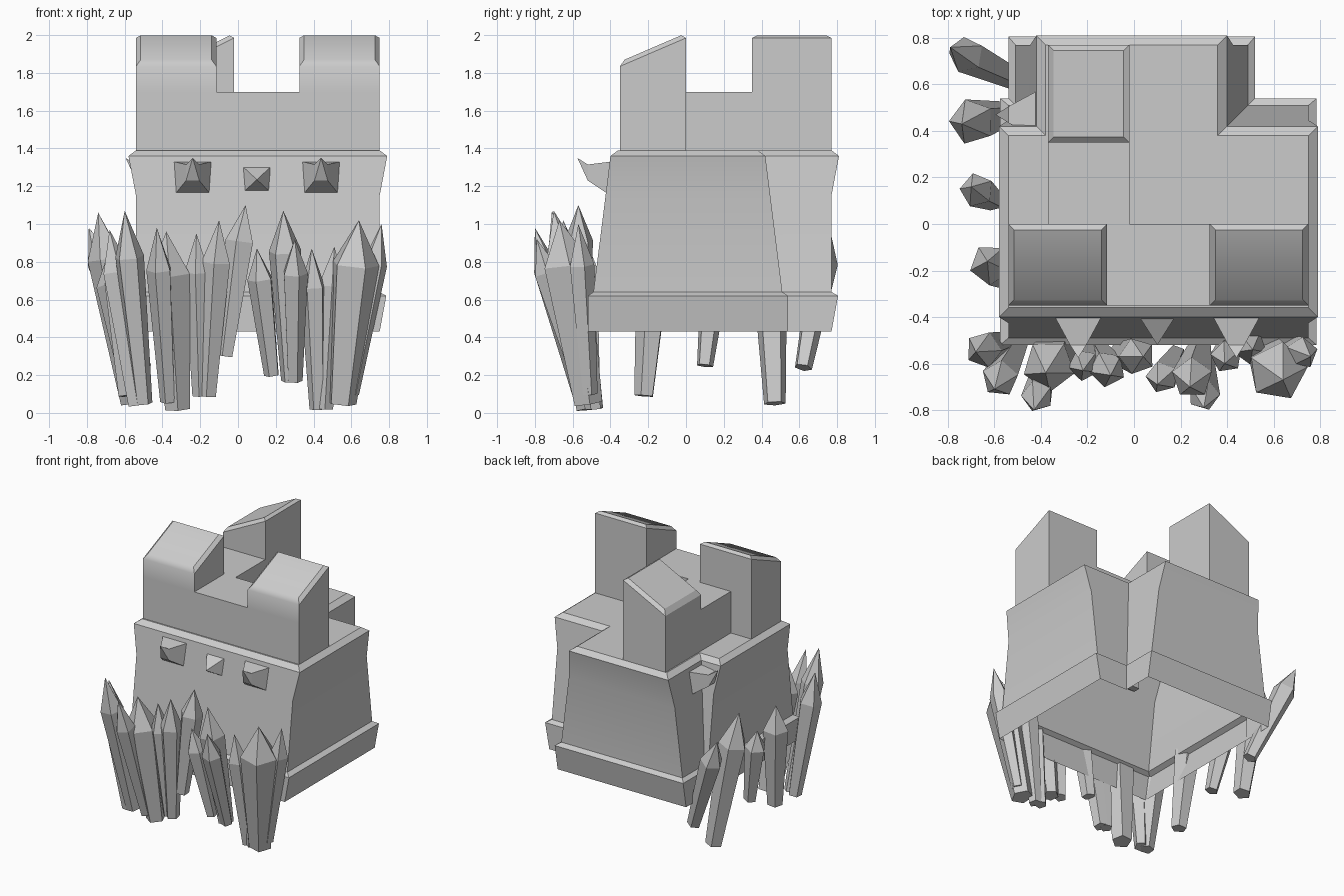
import bpy, bmesh, math
from mathutils import Vector

cube = bpy.data.objects.get("Cube")
if cube:
    bpy.data.objects.remove(cube, do_unlink=True)

# One stone grey for everything
stone = bpy.data.materials.new("stone_grey")
stone.use_nodes = True
GREY = (0.6, 0.6, 0.6, 1)
stone.diffuse_color = GREY
stone.node_tree.nodes["Principled BSDF"].inputs["Base Color"].default_value = GREY


def loft(name, rings, tip=None, bottom=True):
    """Skin equal-sized rings of points, closing with a cap or a tip."""
    bm = bmesh.new()
    loops = [[bm.verts.new(p) for p in ring] for ring in rings]
    n = len(loops[0])
    for a, b in zip(loops, loops[1:]):
        for i in range(n):
            j = (i + 1) % n
            bm.faces.new((a[i], a[j], b[j], b[i]))
    if bottom:
        bm.faces.new(loops[0][::-1])
    if tip is None:
        bm.faces.new(loops[-1])
    else:
        apex = bm.verts.new(tip)
        for i in range(n):
            bm.faces.new((loops[-1][i], loops[-1][(i + 1) % n], apex))
    bmesh.ops.recalc_face_normals(bm, faces=bm.faces)
    mesh = bpy.data.meshes.new(name)
    bm.to_mesh(mesh)
    bm.free()
    mesh.materials.append(stone)
    obj = bpy.data.objects.new(name, mesh)
    bpy.context.collection.objects.link(obj)
    return obj


def smooth(obj, degrees):
    """Smooth shading that keeps edges above the angle sharp."""
    bpy.context.view_layer.objects.active = obj
    obj.select_set(True)
    bpy.ops.object.shade_smooth_by_angle(angle=math.radians(degrees))
    obj.select_set(False)


def rect(x0, x1, y0, y1, height):
    """Rectangle ring; height is a number or a function of x and y."""
    h = height if callable(height) else lambda x, y: height
    return [Vector((x, y, h(x, y))) for x, y in ((x0, y0), (x1, y0), (x1, y1), (x0, y1))]


# Keep walls: plinth, ledge, battered wall, flared cornice, bevelled roof
# columns: height, half size along the flared axis, half size along the battered axis
PROFILE = [(.43, .645, .53), (.62, .68, .53), (.64, .645, .50),
           (1.15, .645, .436), (1.36, .685, .41), (1.39, .645, .37)]
CX, CY = .105, .01
keep = loft("keep_walls", [rect(CX - f, CX + f, CY - b, CY + b, z) for z, f, b in PROFILE])
BX, BY = -.01, .125
wing = loft("rear_wing", [rect(BX - b, BX + b, 0, BY + f, z) for z, f, b in PROFILE])

# Join both blocks into one shell and open its underside
union = keep.modifiers.new("join_wing", 'BOOLEAN')
union.operation = 'UNION'
union.solver = 'EXACT'
union.object = wing
bpy.context.view_layer.objects.active = keep
bpy.ops.object.modifier_apply(modifier=union.name)
bpy.data.objects.remove(wing, do_unlink=True)
bm = bmesh.new()
bm.from_mesh(keep.data)
floor = [f for f in bm.faces if f.calc_center_median().z < .435]
bmesh.ops.delete(bm, geom=floor, context='FACES')
bm.to_mesh(keep.data)
bm.free()
smooth(keep, 25)

# Upper storey: front parapet and the walkway to the rear
ROOF, WALK = 1.39, 1.70
loft("front_parapet", [rect(-.54, .75, -.35, 0, ROOF), rect(-.54, .75, -.35, 0, WALK)], bottom=False)
loft("rear_walkway", [rect(-.37, -.02, 0, .77, ROOF), rect(-.37, -.02, 0, .77, WALK)], bottom=False)


def merlon(name, x0, x1, y0, y1, slope, e=.025):
    """Sloped block with a chamfered top."""
    return loft(name, [rect(x0, x1, y0, y1, WALK),
                       rect(x0, x1, y0, y1, lambda x, y: slope(x, y) - e),
                       rect(x0 + e, x1 - e, y0 + e, y1 - e, slope)], bottom=False)


def front_slope(x, y):
    return 2.01 + .43 * y


def rear_slope(x, y):
    return 2.02 + .5 * x


smooth(merlon("front_merlon_right", -.54, -.115, -.35, 0, front_slope), 40)
smooth(merlon("front_merlon_left", .325, .75, -.35, 0, front_slope), 40)
merlon("rear_merlon", -.37, -.02, .35, .77, rear_slope)


def horn(name, origin, out):
    """Upturned square spike growing from a wall."""
    out = Vector(out)
    up = Vector((0, 0, 1))
    side = out.cross(up)

    def ring(d, w, lo, hi):
        return [Vector(origin) + out * d + side * s * w + up * z
                for s, z in ((-1, lo), (1, lo), (1, hi), (-1, hi))]
    loft(name, [ring(-.05, .1, -.1, .08), ring(0, .1, -.1, .08), ring(.12, .035, -.02, .065)],
         tip=Vector(origin) + out * .175 + up * .1)


horn("front_horn_right", (-.24, -.40, 1.25), (0, -1, 0))
horn("front_horn_left", (.44, -.40, 1.25), (0, -1, 0))
horn("side_horn", (-.42, .47, 1.25), (-1, 0, 0))

# Small pyramid stud between the front horns
loft("centre_stud", [[(.1 + sx * .07, y, 1.235 + sz * .065) for sx, sz in
                      ((-1, -1), (1, -1), (1, 1), (-1, 1))] for y in (-.37, -.41)],
     tip=(.1, -.52, 1.235))


def crystal(name, foot, tip, radius, turn):
    """Five-sided shard, widening from its foot to a shoulder, then pointed."""
    foot, tip = Vector(foot), Vector(tip)
    rot = (tip - foot).to_track_quat('Z', 'Y')

    def ring(t, r):
        return [foot.lerp(tip, t) + rot @ Vector((r * math.cos(a), r * math.sin(a), 0))
                for a in (turn + math.tau * i / 5 for i in range(5))]
    loft(name, [ring(0, radius * .6), ring(.76, radius)], tip=tip)


# Crystals: foot, tip, radius
SIDE = [((-.50, .62, .24), (-.79, .76, .98), .08),
        ((-.56, .47, .05), (-.74, .43, 1.06), .10),
        ((-.60, .10, .25), (-.70, .16, .81), .075),
        ((-.58, -.22, .09), (-.63, -.16, .86), .09)]
FRONT = [((-.54, -.51, .04), (-.68, -.55, .97), .08),
         ((-.50, -.52, .05), (-.60, -.71, 1.07), .08),
         ((-.32, -.51, .02), (-.38, -.64, .96), .115),
         ((-.37, -.55, .06), (-.43, -.80, .98), .07),
         ((-.16, -.54, .09), (-.10, -.65, 1.02), .08),
         ((-.20, -.53, .09), (-.22, -.63, .95), .07),
         ((-.07, -.56, .30), (.04, -.57, 1.10), .08),
         ((.18, -.56, .20), (.10, -.69, .87), .07),
         ((.28, -.54, .17), (.24, -.70, 1.07), .09),
         ((.30, -.56, .17), (.30, -.79, .92), .07),
         ((.42, -.48, .02), (.39, -.60, .87), .07),
         ((.46, -.49, .02), (.51, -.54, .88), .075),
         ((.55, -.52, .05), (.64, -.67, 1.02), .13),
         ((.60, -.51, .10), (.76, -.57, 1.00), .07)]
for label, group in (("side_crystal", SIDE), ("front_crystal", FRONT)):
    for i, (foot, tip, radius) in enumerate(group):
        crystal(f"{label}_{i + 1}", foot, tip, radius, i * .7)
